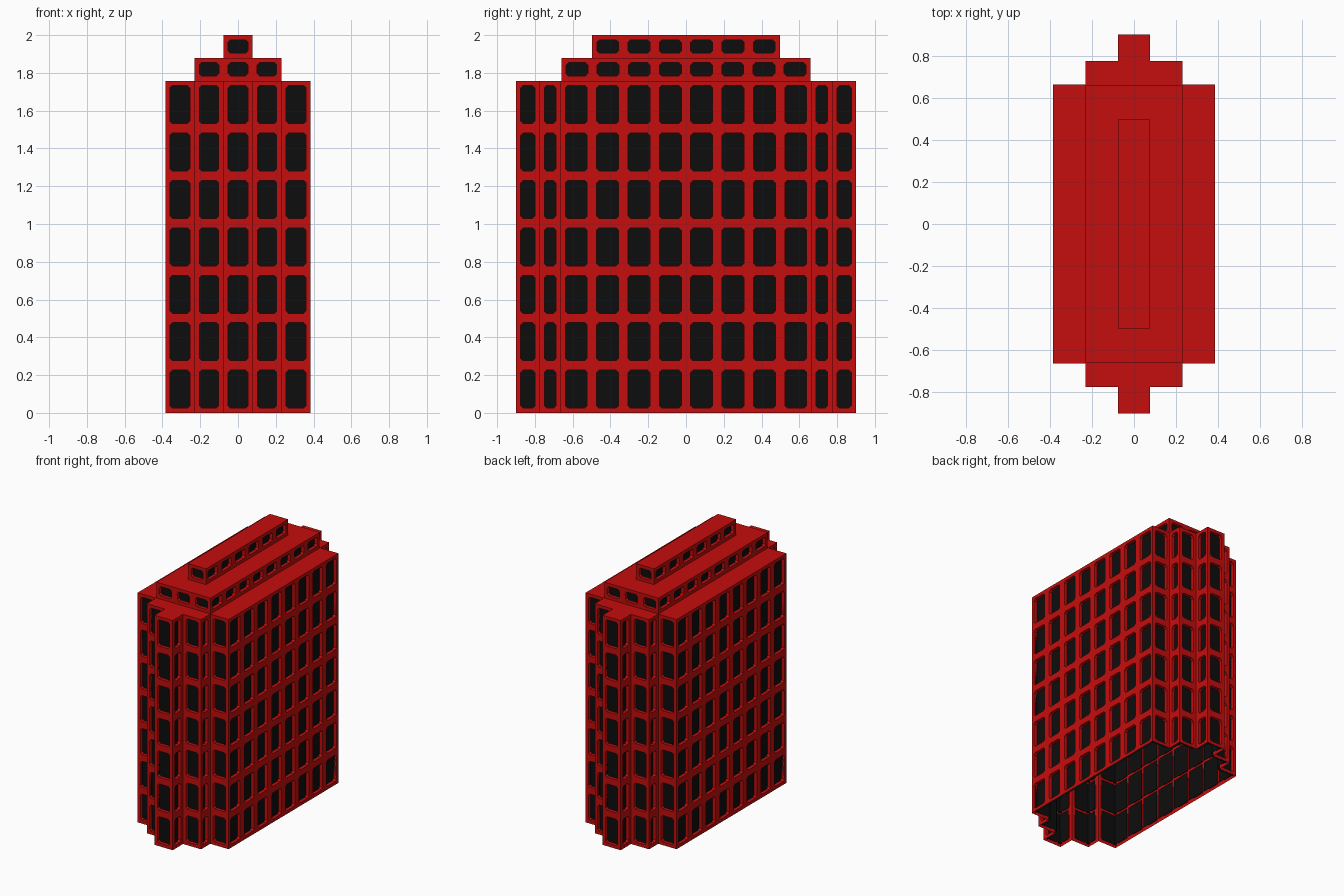
import bpy, bmesh
from mathutils import Vector

if "Cube" in bpy.data.objects:
    bpy.data.objects.remove(bpy.data.objects["Cube"])

MARGIN, CHAMFER, DEPTH, SEAM = 0.025, 0.013, 0.025, 0.008


def material(name, rgb):
    m = bpy.data.materials.new(name)
    m.diffuse_color = (*rgb, 1)
    m.use_nodes = True
    m.node_tree.nodes["Principled BSDF"].inputs["Base Color"].default_value = m.diffuse_color
    return m


RED = material("red wall", (0.56, 0.004, 0.004))
BLACK = material("black glass", (0.004, 0.004, 0.004))


def face(bm, pts):
    bm.faces.new([bm.verts.new(p) for p in pts])


def rect(x0, x1, z0, z1):
    return [(x0, z0), (x1, z0), (x1, z1), (x0, z1)]


def bay(frame, glass, to3d, x0, x1, z0, z1):
    """One wall bay: red frame with a chamfered recessed opening and a pane behind."""
    outer = rect(x0, x1, z0, z1)
    a, b, c, d = x0 + MARGIN, x1 - MARGIN, z0 + MARGIN, z1 - MARGIN
    k = CHAMFER
    octo = [(a, c + k), (a + k, c), (b - k, c), (b, c + k),
            (b, d - k), (b - k, d), (a + k, d), (a, d - k)]
    C = [to3d(x, z, 0) for x, z in outer]
    O = [to3d(x, z, 0) for x, z in octo]
    D = [to3d(x, z, DEPTH) for x, z in octo]
    for i in range(4):
        face(frame, [C[i], O[2 * i + 1], O[2 * i]])
        face(frame, [C[i], C[(i + 1) % 4], O[(2 * i + 2) % 8], O[2 * i + 1]])
    for i in range(8):
        j = (i + 1) % 8
        face(frame, [O[i], O[j], D[j], D[i]])
    pane = rect(x0 + SEAM, x1 - SEAM, z0 + SEAM, z1 - SEAM)
    face(glass, [to3d(x, z, DEPTH) for x, z in pane])


def finish(bm, name, mat):
    bmesh.ops.remove_doubles(bm, verts=bm.verts, dist=0.0001)
    me = bpy.data.meshes.new(name)
    bm.to_mesh(me)
    bm.free()
    me.materials.append(mat)
    bpy.context.collection.objects.link(bpy.data.objects.new(name, me))


def tier(name, outline, counts, z0, z1, floors):
    """Walls along a counter-clockwise outline, plus a flat roof; open below."""
    frame, glass = bmesh.new(), bmesh.new()
    h = (z1 - z0) / floors
    for i, n in enumerate(counts):
        p = Vector((*outline[i], 0))
        q = Vector((*outline[(i + 1) % len(outline)], 0))
        along = (q - p).normalized()
        inward = Vector((-along.y, along.x, 0))
        w = (q - p).length / n

        def to3d(x, z, depth):
            return p + along * x + inward * depth + Vector((0, 0, z))

        for c in range(n):
            for f in range(floors):
                bay(frame, glass, to3d, c * w, (c + 1) * w, z0 + f * h, z0 + (f + 1) * h)
    face(frame, [(x, y, z1) for x, y in outline])
    finish(frame, name + "_walls", RED)
    finish(glass, name + "_windows", BLACK)


# Stepped main block: one quarter outline mirrored to all four corners
quarter = [(0.385, 0.664), (0.23, 0.664), (0.23, 0.775), (0.077, 0.775), (0.077, 0.90)]
main = (quarter + [(-x, y) for x, y in reversed(quarter)]
        + [(-x, -y) for x, y in quarter] + [(x, -y) for x, y in reversed(quarter)])
main_counts = [1] * 9 + [8] + [1] * 9 + [8]
tier("main_block", main, main_counts, 0, 1.758, 7)


# Two rooftop tiers
def box_outline(x, y):
    return [(-x, -y), (x, -y), (x, y), (-x, y)]


tier("middle_tier", box_outline(0.23, 0.66), [3, 8, 3, 8], 1.758, 1.879, 1)
tier("top_tier", box_outline(0.077, 0.497), [1, 6, 1, 6], 1.879, 2.0, 1)
